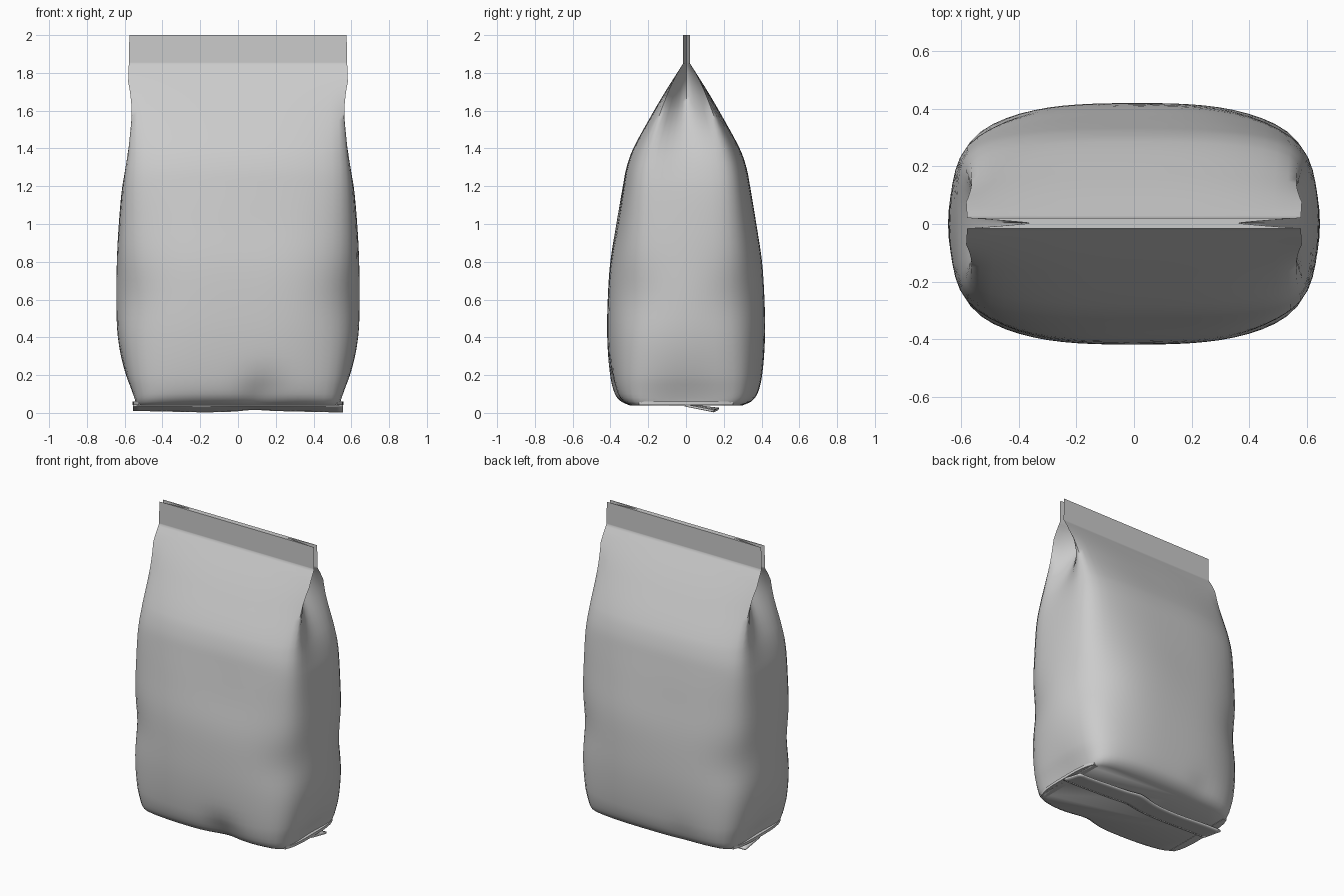
import bpy, bmesh, math

if "Cube" in bpy.data.objects:
    bpy.data.objects.remove(bpy.data.objects["Cube"])

# Cross-section keys: z, corner x, corner y, front bulge y, side-gusset x
KEYS = [
    (0.040, .540, .275, .300, .540), (0.060, .548, .295, .345, .545),
    (0.10, .555, .305, .378, .562), (0.20, .572, .310, .403, .602),
    (0.40, .592, .300, .418, .640), (0.60, .597, .290, .416, .650),
    (0.80, .604, .285, .404, .645), (1.00, .605, .275, .373, .633),
    (1.20, .605, .265, .338, .613), (1.30, .603, .250, .318, .590),
    (1.40, .599, .220, .282, .555), (1.60, .587, .140, .172, .470),
    (1.70, .583, .098, .113, .430), (1.80, .580, .048, .050, .390),
    (1.85, .578, .018, .018, .370), (1.855, .578, .018, .018, .370),
    (2.00, .575, .018, .018, .360)]

# Soft dents: x, y, z, radius, inward depth
DENTS = [(sx * .58, sy * .27, .62, .17, .016) for sx in (-1, 1) for sy in (-1, 1)]
DENTS += [(.15, -.38, .08, .12, .045), (-.25, .40, .10, .10, .012),
          (.2, -.37, 1.0, .25, .008), (-.2, .38, .85, .25, .008),
          (.56, 0, .12, .15, .010), (-.56, 0, .12, .15, .010)]


def tangent(i, c):
    a, b = max(i - 1, 0), min(i + 1, len(KEYS) - 1)
    return (KEYS[b][c] - KEYS[a][c]) / (KEYS[b][0] - KEYS[a][0])


def sample(i, t):
    """Hermite interpolation between key i and i+1; the seal stays straight."""
    k0, k1 = KEYS[i], KEYS[i + 1]
    h = k1[0] - k0[0]
    out = [k0[0] + h * t]
    for c in range(1, 5):
        m0, m1 = tangent(i, c) * h, tangent(i + 1, c) * h
        if i >= len(KEYS) - 4:
            m0 = m1 = k1[c] - k0[c]
        out.append((2*t**3 - 3*t**2 + 1) * k0[c] + (t**3 - 2*t**2 + t) * m0
                   + (3*t**2 - 2*t**3) * k1[c] + (t**3 - t**2) * m1)
    return out


def section(z, cx, cy, by, sx):
    """Bulged panels joined by side gussets, corners rounded below the shoulder."""
    n, m = 24, 12
    half = []
    for j in range(n):
        u = -1 + 2 * j / n
        half.append((cx * u, -(cy + (by - cy) * (1 - abs(u) ** 3.3))))
    for j in range(m):
        v = -1 + 2 * j / m
        p = 2 if sx > cx else 1.2
        half.append((cx + (sx - cx) * (1 - abs(v) ** p), cy * v))
    pts = half + [(-x, -y) for x, y in half]
    w = .5 * min(1, max(0, (1.75 - z) / .4))
    for _ in range(5):
        k = len(pts)
        pts = [tuple(pts[i][c] * (1 - w) + w * .5 * (pts[i - 1][c] + pts[(i + 1) % k][c])
                     for c in (0, 1)) for i in range(k)]
    return [(x, y + .003 * min(1, z / 1.85), z) for x, y in pts]


def dent(p):
    x, y, z = p
    r = math.hypot(x, y)
    if r < .05 or z > 1.8:
        return p
    s = 0
    for dx, dy, dz, rad, dep in DENTS:
        d2 = (x - dx) ** 2 + (y - dy) ** 2 + (z - dz) ** 2
        s += dep * math.exp(-d2 / rad ** 2)
    return (x - x / r * s, y - y / r * s, z)


def finish(bm, name, angle):
    bmesh.ops.recalc_face_normals(bm, faces=bm.faces)
    me = bpy.data.meshes.new(name)
    bm.to_mesh(me)
    bm.free()
    ob = bpy.data.objects.new(name, me)
    bpy.context.collection.objects.link(ob)
    bpy.ops.object.select_all(action='DESELECT')
    ob.select_set(True)
    bpy.context.view_layer.objects.active = ob
    bpy.ops.object.shade_smooth_by_angle(angle=math.radians(angle))
    return ob


# Bag body: lofted shell with closed seal on top and flat base
bm = bmesh.new()
rows = []
for i in range(len(KEYS) - 1):
    steps = 2 if i < 2 else 1 if i == len(KEYS) - 3 else 4
    for s in range(steps):
        rows.append(sample(i, s / steps))
rows.append(KEYS[-1])
rings = [[bm.verts.new(dent(p)) for p in section(*r)] for r in rows]
for a, b in zip(rings, rings[1:]):
    for j in range(len(a)):
        k = (j + 1) % len(a)
        bm.faces.new((a[j], a[k], b[k], b[j]))
bm.faces.new(rings[-1])
bm.faces.new(rings[0][::-1])
finish(bm, "bag_body", 50)

# Folded bottom seam: thin wavy flap lying under the base
bm = bmesh.new()
nx, ny = 36, 6
grid = []
for i in range(nx + 1):
    x = -.555 + 1.11 * i / nx
    wave = .005 * math.sin(9 * x) + .012 * math.exp(-((x - .08) / .08) ** 2)
    row = []
    for j in range(ny + 1):
        t = j / ny
        y = t * .155 + wave * 1.2
        row.append(bm.verts.new((x, y, .040 - .028 * t + wave * t * .6)))
    grid.append(row)
for a, b in zip(grid, grid[1:]):
    for j in range(ny):
        bm.faces.new((a[j], b[j], b[j + 1], a[j + 1]))
flap = finish(bm, "bottom_seam_flap", 40)
mod = flap.modifiers.new("thickness", 'SOLIDIFY')
mod.thickness = .012
mod.offset = 0

# Pinched lips at both lower side edges
for side, label in ((-1, "left"), (1, "right")):
    bm = bmesh.new()
    cols = []
    for j in range(13):
        y = -.25 + .5 * j / 12
        x = .558 - .03 * (y / .25) ** 4
        cols.append([bm.verts.new((side * px, y, pz)) for px, pz in
                     ((.50, .060), (x, .060), (x, .042), (.50, .038))])
    for a, b in zip(cols, cols[1:]):
        for k in range(4):
            bm.faces.new((a[k], b[k], b[(k + 1) % 4], a[(k + 1) % 4]))
    bm.faces.new(cols[0])
    bm.faces.new(cols[-1])
    finish(bm, "base_lip_" + label, 40)
